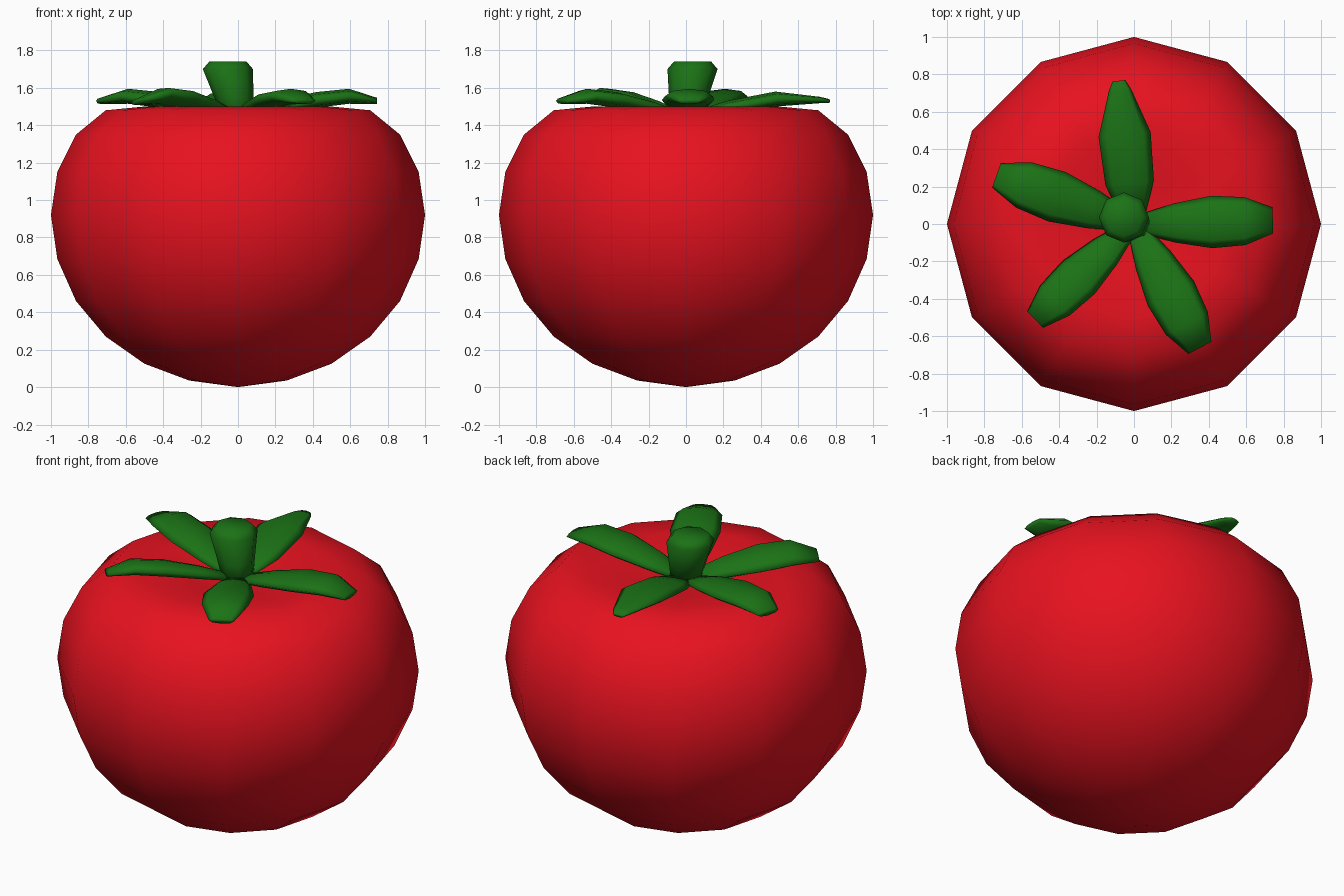
import bpy, bmesh
from math import sin, cos, pi, radians
from mathutils import Vector, Matrix

if "Cube" in bpy.data.objects:
    bpy.data.objects.remove(bpy.data.objects["Cube"])


def material(name, color):
    m = bpy.data.materials.new(name)
    m.diffuse_color = (*color, 1)
    m.use_nodes = True
    m.node_tree.nodes["Principled BSDF"].inputs["Base Color"].default_value = m.diffuse_color
    return m


RED = material("red_skin", (0.8, 0.006, 0.014))
GREEN = material("green_leaf", (0.011, 0.17, 0.008))


def loft(name, rings, mat, start=None, end=None):
    """Bridge equal-length point rings; close ends with a pole point or a flat cap."""
    bm = bmesh.new()
    loops = [[bm.verts.new(p) for p in ring] for ring in rings]
    n = len(loops[0])
    for a, b in zip(loops, loops[1:]):
        for i in range(n):
            j = (i + 1) % n
            bm.faces.new((a[i], a[j], b[j], b[i]))
    for loop, pole in ((loops[0], start), (loops[-1], end)):
        if pole is None:
            bm.faces.new(loop)
        else:
            tip = bm.verts.new(pole)
            for i in range(n):
                bm.faces.new((loop[i], loop[(i + 1) % n], tip))
    bmesh.ops.recalc_face_normals(bm, faces=bm.faces)
    me = bpy.data.meshes.new(name)
    bm.to_mesh(me)
    bm.free()
    me.materials.append(mat)
    me.shade_smooth()
    ob = bpy.data.objects.new(name, me)
    bpy.context.collection.objects.link(ob)
    return ob


def circle(cx, cy, z, r, n):
    return [Vector((cx + r * cos(2 * pi * i / n), cy + r * sin(2 * pi * i / n), z))
            for i in range(n)]


# Fruit: squashed 12-sided sphere with a dimpled top
fruit = [(0.26, 0.035), (0.5, 0.125), (0.707, 0.27), (0.866, 0.46), (0.966, 0.685), (1, 0.92),
         (0.966, 1.15), (0.866, 1.35), (0.707, 1.48), (0.5, 1.5), (0.26, 1.46)]
loft("fruit_body", [circle(0, 0, z, r, 12) for r, z in fruit], RED, (0, 0, 0), (0, 0, 1.43))

# Stem: leaning octagonal peg with a bevelled top
stem = [(0, 0, 1.43, 0.085), (-0.022, 0.014, 1.55, 0.105),
        (-0.054, 0.035, 1.70, 0.134), (-0.054, 0.035, 1.74, 0.1)]
loft("stem", [circle(*s, 8) for s in stem], GREEN)

# Leaves: distance out, half width, half thickness, centre height
BLADE = [(0.03, 0.05, 0.02, 1.45), (0.22, 0.105, 0.035, 1.495), (0.42, 0.14, 0.042, 1.535),
         (0.60, 0.128, 0.04, 1.555), (0.75, 0.07, 0.017, 1.53)]
POINTED = [(0.03, 0.06, 0.02, 1.45), (0.22, 0.13, 0.035, 1.495), (0.48, 0.14, 0.04, 1.54),
           (0.72, 0.06, 0.017, 1.535), (0.77, 0.035, 0.01, 1.53)]


def leaf(name, angle, blade, length=1.0, width=1.0, roll=0.0):
    turn = Matrix.Rotation(radians(angle), 3, 'Z')
    tilt = Matrix.Rotation(radians(roll), 3, 'X')
    rings = []
    for d, w, t, z in blade:
        ring = []
        for i in range(8):
            a = 2 * pi * i / 8
            p = tilt @ Vector((0, w * width * cos(a), t * sin(a)))
            ring.append(turn @ (p + Vector((d * length, 0, z))))
        rings.append(ring)
    loft(name, rings, GREEN)


leaf("leaf_1", 1.5, BLADE, 0.99)
leaf("leaf_2", 96, POINTED)
leaf("leaf_3", 160.5, BLADE, 1.04)
leaf("leaf_4", 224, BLADE, 0.98, 0.9, 12)
leaf("leaf_5", 298, BLADE, 1.0)
